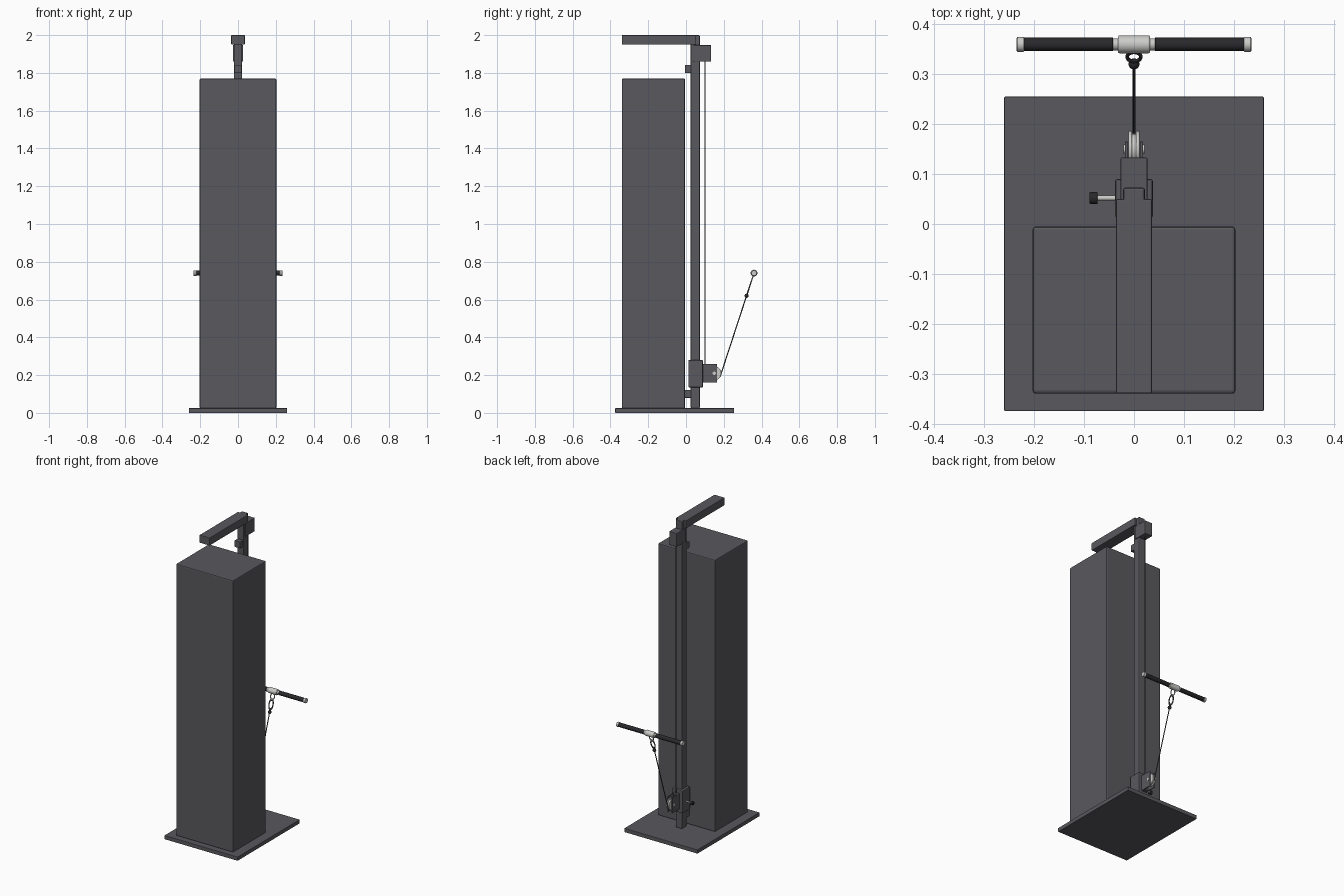
import bpy, math
from mathutils import Vector

if "Cube" in bpy.data.objects:
    bpy.data.objects.remove(bpy.data.objects["Cube"])


def material(name, rgb):
    m = bpy.data.materials.new(name)
    m.diffuse_color = (*rgb, 1)
    m.use_nodes = True
    m.node_tree.nodes["Principled BSDF"].inputs["Base Color"].default_value = m.diffuse_color
    return m


GREY = material("frame grey", (0.1, 0.098, 0.11))
BLACK = material("rubber black", (0.022, 0.022, 0.025))
STEEL = material("bright steel", (0.6, 0.6, 0.58))
CABLE = material("cable grey", (0.08, 0.08, 0.085))


def finish(ob, name, mat, bevel=0.0, smooth=False, segments=2):
    ob.name = name
    ob.data.materials.append(mat)
    if bevel:
        mod = ob.modifiers.new("edge", "BEVEL")
        mod.width, mod.segments, mod.limit_method = bevel, segments, "ANGLE"
    if smooth:
        bpy.ops.object.shade_smooth_by_angle()
    return ob


def box(name, x, y, z, mat=GREY, bevel=0.002):
    """Box from (min, max) pairs on each axis."""
    bpy.ops.mesh.primitive_cube_add(size=1)
    ob = bpy.context.object
    ob.location = [(a + b) / 2 for a, b in (x, y, z)]
    ob.scale = [b - a for a, b in (x, y, z)]
    bpy.ops.object.transform_apply(location=False, rotation=False, scale=True)
    return finish(ob, name, mat, bevel)


def rod(name, start, end, radius, mat, sides=24, bevel=0.0):
    """Cylinder between two points."""
    a, b = Vector(start), Vector(end)
    bpy.ops.mesh.primitive_cylinder_add(vertices=sides, radius=radius,
                                        depth=(b - a).length, location=(a + b) / 2)
    ob = bpy.context.object
    ob.rotation_euler = (b - a).to_track_quat("Z", "Y").to_euler()
    return finish(ob, name, mat, bevel, True)


def ball(name, centre, radius, mat):
    bpy.ops.mesh.primitive_uv_sphere_add(segments=20, ring_count=12,
                                         radius=radius, location=centre)
    return finish(bpy.context.object, name, mat, 0, True)


# Cabinet and floor plate
box("base_plate", (-0.26, 0.26), (-0.375, 0.255), (0, 0.025))
box("weight_cabinet", (-0.203, 0.203), (-0.34, -0.005), (0.025, 1.77), bevel=0.006)

# Column, top arm and standoffs joining column to cabinet
box("column", (-0.022, 0.022), (0.025, 0.073), (0.025, 2.0), bevel=0.005)
box("top_arm", (-0.036, 0.036), (-0.34, 0.05), (1.95, 2.0), bevel=0.003)
for label, z in (("upper", 1.80), ("lower", 0.08)):
    box(label + "_standoff", (-0.02, 0.02), (-0.006, 0.026), (z, z + 0.042))

# Top pulley housing
box("top_pulley_housing", (-0.027, 0.027), (0.04, 0.133), (1.86, 1.947), bevel=0.003)

# Sliding carriage
box("carriage", (-0.038, 0.038), (0.012, 0.09), (0.135, 0.28), bevel=0.005)

# Carriage pulley: two cheeks, grooved wheel and axle bolts
box("pulley_mount", (-0.018, 0.018), (0.085, 0.112), (0.16, 0.26))
for side, label in ((-1, "left"), (1, "right")):
    box(label + "_pulley_cheek", sorted((side * 0.012, side * 0.018)),
        (0.09, 0.165), (0.16, 0.26), bevel=0.001)
    rod(label + "_axle_bolt", (side * 0.017, 0.15, 0.21), (side * 0.021, 0.15, 0.21),
        0.009, STEEL, 16)
    rod(label + "_wheel_flange", (side * 0.004, 0.15, 0.21), (side * 0.011, 0.15, 0.21),
        0.037, STEEL, 32, 0.002)
rod("wheel_hub", (-0.005, 0.15, 0.21), (0.005, 0.15, 0.21), 0.031, STEEL, 32)

# Adjusting pin with knob
rod("pin_shaft", (-0.036, 0.052, 0.2), (-0.076, 0.052, 0.2), 0.005, STEEL, 16)
rod("pin_knob", (-0.073, 0.052, 0.2), (-0.089, 0.052, 0.2), 0.012, BLACK, 24, 0.002)

# Cable: vertical run and slanted run to the handle
handle = Vector((0, 0.36, 0.74))
pull = Vector((0, 0.18, 0.55)).normalized()
rod("vertical_cable", (0, 0.101, 0.255), (0, 0.101, 1.865), 0.003, CABLE, 10)
stop = handle - pull * 0.126
rod("slanted_cable", (0, 0.181, 0.193), stop, 0.003, CABLE, 10)
ball("cable_stop", stop, 0.011, BLACK)


def loop(name, distance, major, minor, stretch, mat):
    """Stretched ring lying along the pull direction."""
    bpy.ops.mesh.primitive_torus_add(major_radius=major, minor_radius=minor,
                                     major_segments=28, minor_segments=8,
                                     location=handle - pull * distance)
    ob = bpy.context.object
    ob.scale = (1, stretch, 1)
    ob.rotation_euler = (math.atan2(pull.z, pull.y), 0, 0)
    return finish(ob, name, mat, 0, True)


# Links between cable and bar
loop("snap_hook", 0.08, 0.014, 0.0035, 2.1, CABLE)
loop("bar_eye", 0.032, 0.014, 0.0035, 1.3, STEEL)


# Straight bar handle
def bar(name, x0, x1, radius, mat, bevel=0.0):
    return rod(name, (x0, handle.y, handle.z), (x1, handle.y, handle.z), radius, mat, 24, bevel)


bar("bar_core", -0.22, 0.22, 0.010, STEEL)
bar("bar_hub", -0.032, 0.032, 0.018, STEEL, 0.003)
for side, label in ((-1, "left"), (1, "right")):
    bar(label + "_collar", side * 0.03, side * 0.043, 0.012, STEEL)
    bar(label + "_grip", side * 0.042, side * 0.221, 0.0135, BLACK, 0.001)
    bar(label + "_end_cap", side * 0.22, side * 0.235, 0.015, STEEL, 0.002)
